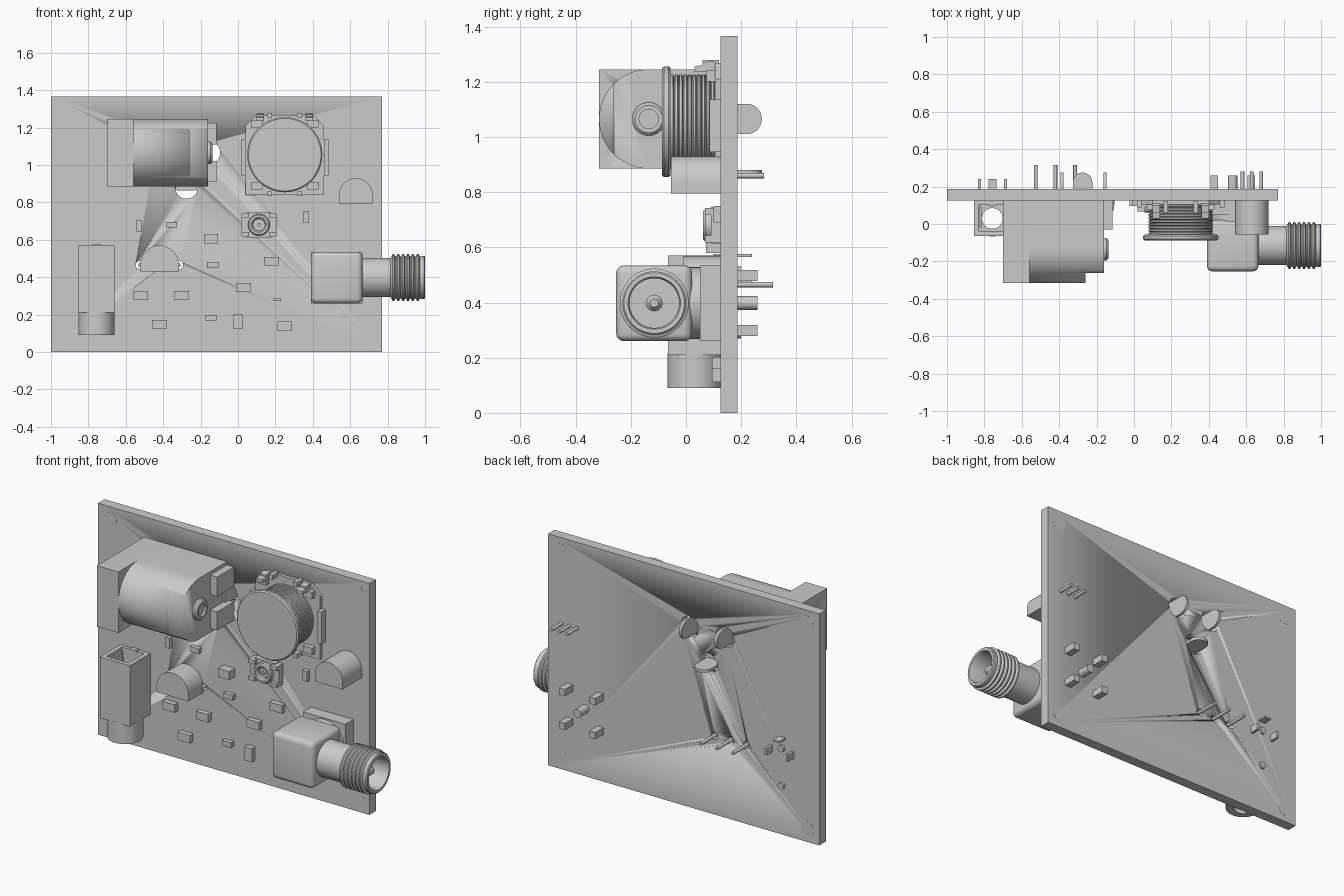
import bpy, bmesh
from math import cos, sin, pi

if "Cube" in bpy.data.objects:
    bpy.data.objects.remove(bpy.data.objects["Cube"])

def finish(name, bm, smooth=True):
    bmesh.ops.remove_doubles(bm, verts=bm.verts, dist=1e-5)
    bmesh.ops.recalc_face_normals(bm, faces=bm.faces)
    me = bpy.data.meshes.new(name)
    bm.to_mesh(me)
    bm.free()
    ob = bpy.data.objects.new(name, me)
    bpy.context.collection.objects.link(ob)
    bpy.ops.object.select_all(action='DESELECT')
    ob.select_set(True)
    bpy.context.view_layer.objects.active = ob
    if smooth:
        bpy.ops.object.shade_smooth_by_angle(angle=0.6)
    return ob

def place(axis, a, b, t):
    """Map plane coordinates a, b and depth t to space for an axis."""
    return {'x': (t, a, b), 'y': (a, t, b), 'z': (a, b, t)}[axis]

def prism(name, axis, pts, t0, t1, bevel=0, segs=3):
    bm = bmesh.new()
    lo = [bm.verts.new(place(axis, a, b, t0)) for a, b in pts]
    hi = [bm.verts.new(place(axis, a, b, t1)) for a, b in pts]
    bm.faces.new(lo)
    bm.faces.new(hi[::-1])
    n = len(pts)
    for i in range(n):
        j = (i + 1) % n
        bm.faces.new((lo[i], lo[j], hi[j], hi[i]))
    if bevel:
        bmesh.ops.bevel(bm, geom=bm.edges[:], offset=bevel, segments=segs, profile=0.5, affect='EDGES')
    return finish(name, bm)

def box(name, x0, x1, y0, y1, z0, z1, bevel=0, segs=3):
    return prism(name, 'z', [(x0, y0), (x1, y0), (x1, y1), (x0, y1)], z0, z1, bevel, segs)

def lathe(name, axis, a, b, profile, n=40):
    """Revolve (radius, depth) points about an axis through a, b."""
    bm = bmesh.new()
    rings = [[bm.verts.new(place(axis, a + r * cos(2 * pi * i / n), b + r * sin(2 * pi * i / n), t))
              for i in range(n)] for r, t in profile]
    for p, q in zip(rings, rings[1:]):
        for i in range(n):
            j = (i + 1) % n
            bm.faces.new((p[i], p[j], q[j], q[i]))
    return finish(name, bm)

def cyl(name, axis, a, b, r, t0, t1, n=40):
    return lathe(name, axis, a, b, [(0, t0), (r, t0), (r, t1), (0, t1)], n)

def cut(ob, tools):
    for t in tools:
        t.hide_render = True
        m = ob.modifiers.new("cut", 'BOOLEAN')
        m.operation, m.solver, m.object = 'DIFFERENCE', 'EXACT', t
        bpy.context.view_layer.objects.active = ob
        bpy.ops.object.modifier_apply(modifier=m.name)
        bpy.data.objects.remove(t)

def arch(c, r, base, top, sign=1, n=20):
    """Flat base with a half-round end, as (across, along) points."""
    mid = top - sign * r
    return [(c - r, base), (c + r, base)] + [
        (c + r * cos(pi * i / n), mid + sign * r * sin(pi * i / n)) for i in range(n + 1)]

F, B = 0.125, 0.186   # board front and back

# circuit board with through holes and filled corner holes
board = box("circuit_board", -1, 0.77, F, B, 0, 1.365)
jack_holes = [(-0.155, 1.065), (-0.385, 1.065), (-0.275, 0.88)]
holes = [(x, z, 0.06) for x, z in jack_holes]
holes += [(x, 0.465, 0.022) for x in (-0.525, -0.42, -0.315)]
cut(board, [cyl("hole_cutter", 'y', x, z, r, 0.1, 0.21, 32) for x, z, r in holes])
for x in (-0.92, 0.69):
    for z in (0.08, 1.29):
        cyl("corner_hole_fill", 'y', x, z, 0.042, F - 0.0005, B + 0.0005)

# power jack: square mouth, half-round barrel with flattened rear
jy, jz, jr = -0.135, 1.065, 0.18
mouth = box("power_jack_mouth", -0.70, -0.56, -0.315, F, jz - jr, jz + jr)
barrel = prism("power_jack_barrel", 'x', [(y, z) for z, y in arch(jz, jr, F, -0.315, -1, 32)], -0.56, -0.16)
cut(barrel, [box("flat_cutter", -0.26, -0.1, -0.4, -0.262, 0.8, 1.3),
             cyl("bore_cutter", 'x', jy, jz, 0.115, -0.6, -0.32)])
cut(mouth, [cyl("bore_cutter", 'x', jy, jz, 0.115, -0.8, -0.5)])
cyl("power_jack_pin", 'x', jy, jz, 0.04, -0.66, -0.3)
lathe("power_jack_rivet", 'x', jy, jz, [(0, -0.15), (0.035, -0.15), (0.035, -0.137), (0.05, -0.137),
                                        (0.06, -0.147), (0.06, -0.16)])
for z0, z1 in ((0.91, 1.02), (1.11, 1.225)):
    box("power_jack_rear_block", -0.16, -0.115, -0.03, F, z0, z1)
for x, z in jack_holes[:2]:
    prism("power_jack_tab", 'x', [(y, a) for a, y in arch(z, 0.055, 0.09, 0.275)], x - 0.008, x + 0.008)
prism("power_jack_side_tab", 'z', arch(-0.275, 0.052, 0.1, 0.275), 0.863, 0.88)
box("power_jack_side_tab_root", -0.335, -0.22, 0.1, F, 0.868, 0.89)

# wound power inductor on a chamfered base
ix, iz = 0.25, 1.055
prism("inductor_base", 'y', [(0.04, 0.84), (0.46, 0.84), (0.46, 1.21), (0.40, 1.268), (0.10, 1.268), (0.04, 1.21)],
      0.105, F)
coil = [(0, -0.06)]
for i in range(10):
    y = -0.06 + i * 0.0165
    coil += [(0.163, y), (0.172, y + 0.004), (0.172, y + 0.012), (0.163, y + 0.0165)]
lathe("inductor_coil", 'y', ix, iz, coil + [(0, 0.105)], 64)
lathe("inductor_cap", 'y', ix, iz, [(0, -0.087), (0.194, -0.087), (0.201, -0.08), (0.201, -0.064),
                                    (0.194, -0.057), (0, -0.057)], 64)
for s in (-1, 1):
    box("inductor_side_tab", ix + s * 0.222 - 0.012, ix + s * 0.222 + 0.012, 0.085, F, 0.945, 1.135)
    for t in (-1, 1):
        x, z = ix + s * 0.08, iz + t * 0.21
        box("inductor_clip", x - 0.012, x + 0.012, 0.06, 0.12, z - 0.012, z + 0.014)
        box("inductor_post", ix + s * 0.15 - 0.03, ix + s * 0.15 + 0.03, 0.075, 0.11,
            iz + t * 0.165 - 0.02, iz + t * 0.165 + 0.02)
    # bent wire end at the top
    prism("inductor_wire", 'x', [(0.03, 1.235), (0.11, 1.235), (0.11, 1.268), (0.1, 1.275), (0.06, 1.27),
                                 (0.06, 1.26), (0.03, 1.255)], ix + s * 0.13 - 0.02, ix + s * 0.13 + 0.02)

# small coaxial socket
ux, uz = 0.112, 0.68
box("mini_socket_base", 0.045, 0.18, 0.09, F, 0.613, 0.747)
for s in (-1, 1):
    box("mini_socket_side", ux + s * 0.073 - 0.02, ux + s * 0.073 + 0.02, 0.09, F, 0.633, 0.727)
    for t in (-1, 1):
        box("mini_socket_foot", ux + s * 0.073 - 0.02, ux + s * 0.073 + 0.02, 0.068, F,
            uz + t * 0.05 - 0.012, uz + t * 0.05 + 0.012)
lathe("mini_socket_ring", 'y', ux, uz, [(0.058, 0.1), (0.058, 0.07), (0.052, 0.062), (0.04, 0.062),
                                        (0.032, 0.07), (0.032, 0.1)])
cyl("mini_socket_pin", 'y', ux, uz, 0.01, 0.07, 0.1, 16)

# transistors: D-shaped bodies with three leads
for x, r, z0, z1, yf, pitch, zp, ye in ((0.63, 0.09, 0.795, 0.93, -0.055, 0.05, 0.86, 0.282),
                                        (-0.42, 0.104, 0.43, 0.57, -0.01, 0.105, 0.465, 0.315)):
    prism("transistor_body", 'y', arch(x, r, z0, z1), yf, F)
    for k in (-1, 0, 1):
        cyl("transistor_lead", 'y', x + k * pitch, zp, 0.01, 0.11, ye, 12)

# audio jack: hollow box, round nose, pins behind
ax, ay = -0.757, 0.03
abox = box("audio_jack_body", -0.855, -0.66, -0.065, F, 0.21, 0.57)
cut(abox, [box("cavity_cutter", -0.83, -0.685, -0.04, 0.105, 0.26, 0.7),
           cyl("bore_cutter", 'z', ax, ay, 0.055, 0.1, 0.4)])
lathe("audio_jack_nose", 'z', ax, ay, [(0.055, 0.215), (0.097, 0.215), (0.097, 0.09), (0.055, 0.09), (0.055, 0.215)])
for s in (-1, 1):
    box("audio_jack_contact", ax + s * 0.062 - 0.006, ax + s * 0.062 + 0.006, -0.02, 0.09, 0.27, 0.55)
    box("audio_jack_pin", ax + s * 0.07 - 0.008, ax + s * 0.07 + 0.008, 0.1, 0.24, 0.47, 0.51)
box("audio_jack_top_pin", ax - 0.022, ax + 0.022, 0.1, 0.24, 0.565, 0.575)
for z in (0.29, 0.51):
    cyl("audio_jack_peg", 'y', ax, z, 0.02, 0.11, 0.2, 20)

# right-angle coaxial connector
cx, cy, cz = 0.528, -0.115, 0.398
box("coax_base", 0.39, 0.665, 0.05, F, 0.26, 0.535)
cyl("coax_neck", 'y', cx, cz, 0.13, 0.0, 0.06, 48)
box("coax_elbow", 0.39, 0.665, -0.253, 0.022, 0.26, 0.535, 0.028, 4)
thread = [(0.105, 0.65), (0.105, 0.815)]
for i in range(6):
    x = 0.82 + i * 0.026
    thread += [(0.112, x), (0.125, x + 0.007), (0.125, x + 0.015), (0.112, x + 0.022)]
thread += [(0.115, 0.98), (0.115, 0.995), (0.11, 1.0), (0.095, 1.0), (0.09, 0.985), (0.09, 0.85), (0, 0.85)]
lathe("coax_barrel", 'x', cy, cz, thread, 48)
lathe("coax_pin", 'x', cy, cz, [(0.03, 0.84), (0.03, 0.94), (0.015, 0.96), (0, 0.96)], 24)
cyl("coax_centre_lead", 'y', cx, cz, 0.025, 0.11, 0.26, 24)
for x in (cx - 0.1, cx + 0.1):
    for z in (cz - 0.1, cz + 0.1):
        box("coax_leg", x - 0.02, x + 0.02, 0.11, 0.26, z - 0.02, z + 0.02)

# surface-mounted chips: x, z, width, height, thickness
for x, z, w, h, d in ((-0.53, 0.675, 0.028, 0.06, 0.025), (-0.355, 0.68, 0.06, 0.03, 0.025),
                      (0.365, 0.72, 0.03, 0.06, 0.025), (-0.145, 0.605, 0.075, 0.05, 0.053),
                      (-0.135, 0.465, 0.06, 0.03, 0.025), (0.18, 0.485, 0.08, 0.047, 0.03),
                      (0.03, 0.345, 0.08, 0.047, 0.03), (-0.52, 0.303, 0.08, 0.047, 0.03),
                      (-0.302, 0.303, 0.08, 0.047, 0.03), (-0.42, 0.148, 0.08, 0.047, 0.03),
                      (-0.145, 0.183, 0.06, 0.03, 0.025), (0.0, 0.162, 0.05, 0.08, 0.03),
                      (0.21, 0.28, 0.038, 0.015, 0.012), (0.25, 0.137, 0.08, 0.05, 0.03)):
    box("chip", x - w / 2, x + w / 2, F - d, F, z - h / 2, z + h / 2)
